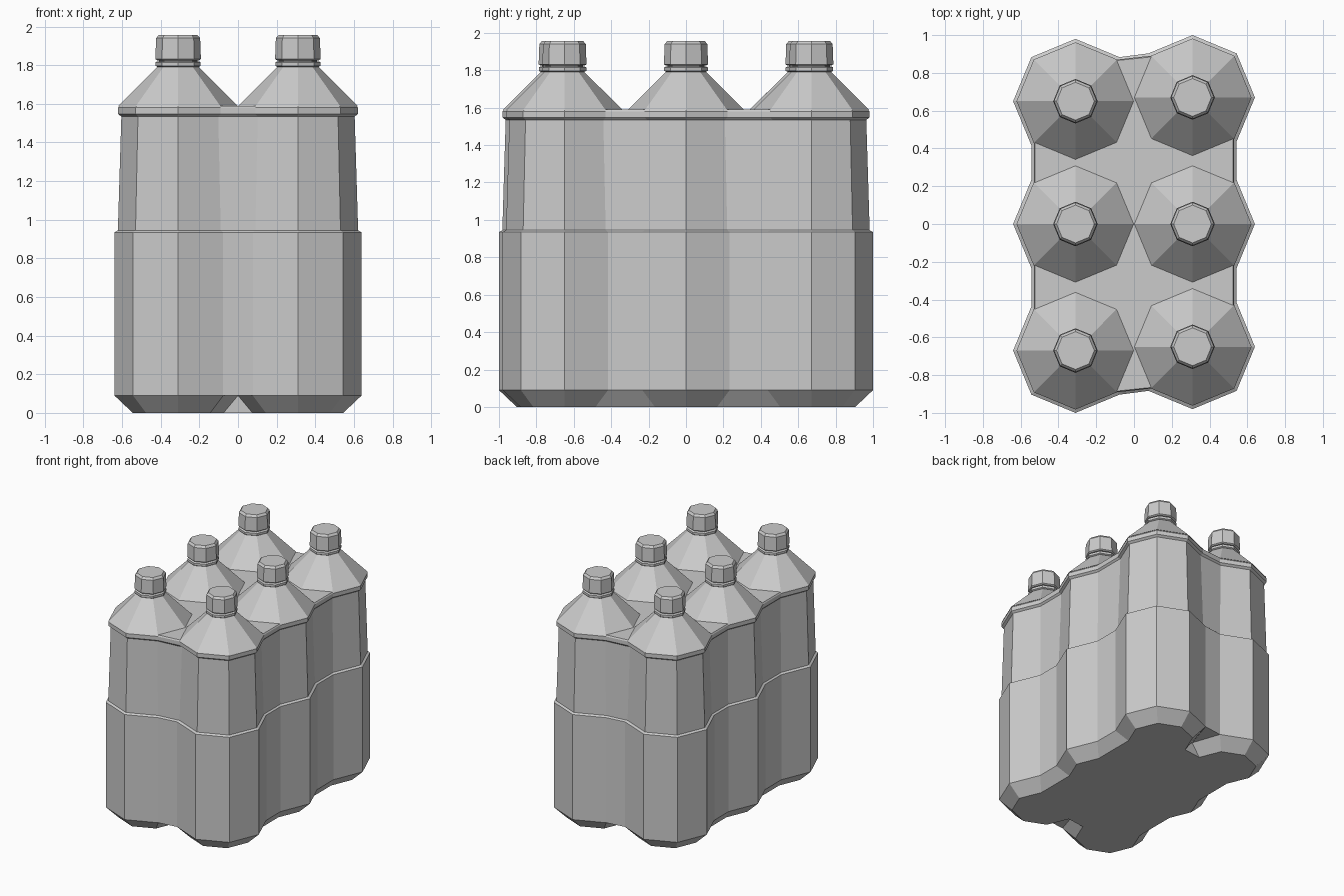
import bpy, bmesh
from math import sin, cos, radians

cube = bpy.data.objects.get("Cube")
if cube:
    bpy.data.objects.remove(cube)

grey = bpy.data.materials.new("light grey")
grey.use_nodes = True
grey.diffuse_color = (0.6, 0.6, 0.6, 1)
grey.node_tree.nodes["Principled BSDF"].inputs["Base Color"].default_value = (0.6, 0.6, 0.6, 1)

X, Y, SHIFT = 0.31, 0.66, 0.01   # bottle spacing; the two rows are slightly staggered


def centre(sx, sy):
    return sx * X, sy * Y + (sx * SHIFT if sy else 0)


def corner(c, r, deg, z):
    a = radians(deg)
    return c[0] + r * cos(a), c[1] + r * sin(a), z


def finish(bm, name):
    bmesh.ops.recalc_face_normals(bm, faces=bm.faces)
    mesh = bpy.data.meshes.new(name)
    bm.to_mesh(mesh)
    bm.free()
    mesh.materials.append(grey)
    obj = bpy.data.objects.new(name, mesh)
    bpy.context.collection.objects.link(obj)


# Outline of six merged octagons: (row, column, first angle, number of corners)
LOBES = [(1, 0, -45, 3), (1, 1, -45, 5), (-1, 1, 45, 5),
         (-1, 0, 135, 3), (-1, -1, 135, 5), (1, -1, 225, 5)]


def outline(bm, r, z):
    return [bm.verts.new(corner(centre(sx, sy), r, start + 45 * i, z))
            for sx, sy, start, count in LOBES for i in range(count)]


def bridge(bm, low, high, skip=()):
    n = len(low)
    for i in range(n):
        if i not in skip:
            j = (i + 1) % n
            bm.faces.new((low[i], low[j], high[j], high[i]))


# Wrapped pack body: lower sleeve, ledge, tapered upper sleeve, collar, deck
bm = bmesh.new()
SECTIONS = [(0.33, 0.09), (0.33, 0.935), (0.312, 0.945), (0.294, 1.535),
            (0.312, 1.548), (0.312, 1.58), (0.304, 1.59)]
rings = [outline(bm, r, z) for r, z in SECTIONS]
for low, high in zip(rings, rings[1:]):
    bridge(bm, low, high)
bm.faces.new(rings[-1])

# Chamfered foot, with a notch between the bottles at both ends
waist, base = rings[0], outline(bm, 0.235, 0)
GAPS = {7: (1, 1), 20: (-1, -1)}
bridge(bm, base, waist, GAPS)
floor = []
for i, vert in enumerate(base):
    floor.append(vert)
    if i in GAPS:
        sx, sy = GAPS[i]
        first, second = [bm.verts.new(corner(centre(s, sy), 0.235, 90 + 90 * s, 0))
                         for s in (sx, -sx)]
        valley = bm.verts.new((0, sy * Y, 0.09))
        bm.faces.new((waist[i], waist[i + 1], valley))
        bm.faces.new((waist[i], valley, first, base[i]))
        bm.faces.new((valley, waist[i + 1], base[i + 1], second))
        bm.faces.new((valley, second, first))
        floor += [first, second]
bm.faces.new(floor)
finish(bm, "pack_body")


# Eight-sided turned part
def turned(name, c, profile):
    bm = bmesh.new()
    loops = [[bm.verts.new(corner(c, r, 45 * k, z)) for k in range(8)] for r, z in profile]
    for low, high in zip(loops, loops[1:]):
        bridge(bm, low, high)
    bm.faces.new(loops[0])
    bm.faces.new(loops[-1])
    finish(bm, name)


SHOULDER = [(0.31, 1.588), (0.108, 1.79), (0.1, 1.795), (0.1, 1.84)]
RING = [(0.108, 1.792), (0.117, 1.797), (0.117, 1.815), (0.108, 1.82)]
CAP = [(0.108, 1.825), (0.118, 1.832), (0.114, 1.94), (0.1, 1.957)]
for sx, side in ((1, "left"), (-1, "right")):
    for sy, place in ((-1, "front"), (0, "middle"), (1, "back")):
        c = centre(sx, sy)
        for part, profile in (("shoulder", SHOULDER), ("neck_ring", RING), ("cap", CAP)):
            turned(f"{place}_{side}_{part}", c, profile)
